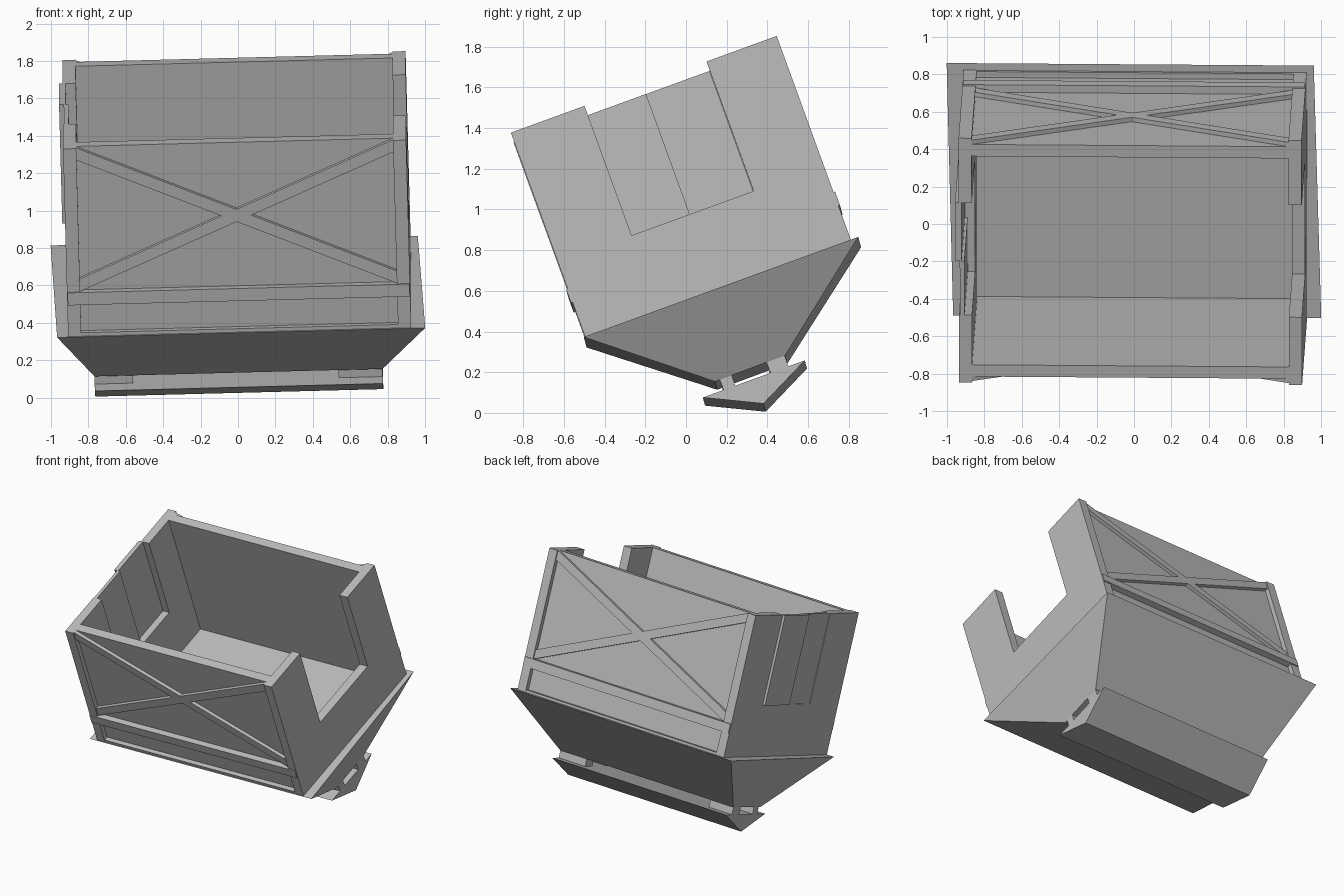
import bpy
import bmesh
from mathutils import Matrix, Vector

cube = bpy.data.objects.get("Cube")
if cube:
    bpy.data.objects.remove(cube, do_unlink=True)

# One plain grey for everything
grey = bpy.data.materials.new("plain_grey")
grey.use_nodes = True
colour = (0.5, 0.5, 0.5, 1)
grey.diffuse_color = colour
grey.node_tree.nodes["Principled BSDF"].inputs["Base Color"].default_value = colour

# Tilted frame of the whole basket: x across, u to the back, v up
TILT = Matrix(((1, -0.002, -0.0256), (-0.007, 0.94, -0.342), (0.026, 0.342, 0.94)))
MID = 0.355            # middle of the basket along u
CX, HALF = 0.021, 0.917  # basket centre and half width
WALL = 0.07
FLOOR, TOP = 0.495, 1.563
FRONT, BACK = -0.34, 1.05


def solid(name, ring_a, ring_b):
    """Closed solid between two matching rings of (x, u, v) points."""
    bm = bmesh.new()
    a = [bm.verts.new(TILT @ Vector(p)) for p in ring_a]
    b = [bm.verts.new(TILT @ Vector(p)) for p in ring_b]
    bm.faces.new(a)
    bm.faces.new(b[::-1])
    for i in range(len(a)):
        j = (i + 1) % len(a)
        bm.faces.new((a[j], a[i], b[i], b[j]))
    bmesh.ops.recalc_face_normals(bm, faces=bm.faces[:])
    mesh = bpy.data.meshes.new(name)
    bm.to_mesh(mesh)
    bm.free()
    mesh.materials.append(grey)
    obj = bpy.data.objects.new(name, mesh)
    bpy.context.collection.objects.link(obj)
    return obj


def prism(name, profile, x0, x1):
    """(u, v) profile extruded across the basket."""
    return solid(name, [(x0, u, v) for u, v in profile], [(x1, u, v) for u, v in profile])


def box(name, x0, x1, u0, u1, v0, v1):
    return prism(name, [(u0, v0), (u1, v0), (u1, v1), (u0, v1)], x0, x1)


# Side walls with a doorway notch
N0, N1, SILL = 0.045, 0.683, 0.886
side = [(FRONT, FLOOR), (BACK, FLOOR), (BACK, TOP), (N1, TOP),
        (N1, SILL), (N0, SILL), (N0, TOP), (FRONT, TOP)]
left, right = CX + HALF, CX - HALF
prism("left_wall", side, left - WALL, left)
prism("right_wall", side, right, right + WALL)

# Two sliding door panels close the right notch
SPLIT = 0.353
box("rear_door_panel", right - 0.02, right + 0.015, SPLIT, N1, SILL, TOP)
box("front_door_panel", right + 0.005, right + 0.03, N0, SPLIT, SILL, TOP)

# Front and back walls: recessed panel, rails and crossed braces
x0, x1 = right + WALL, left - WALL
RAIL0, RAIL1, BAR = 0.676, 0.747, 0.07
for end, flip in (("front", False), ("back", True)):
    def at(u):
        return 2 * MID - u if flip else u

    box(end + "_panel", x0, x1, at(-0.305), at(-0.238), FLOOR, TOP)
    box(end + "_middle_rail", right + 0.003, left - 0.003, at(-0.348), at(-0.3), RAIL0, RAIL1)
    box(end + "_bottom_rail", x0, x1, at(-0.338), at(-0.3), FLOOR, FLOOR + 0.02)
    for label, a, b in (("falling", x0, x1), ("rising", x1, x0)):
        bar = [(a, TOP), (a, TOP - BAR), (b, RAIL1), (b, RAIL1 + BAR)]
        solid(f"{end}_{label}_brace",
              [(x, at(-0.33), v) for x, v in bar],
              [(x, at(-0.3), v) for x, v in bar])

# Tapered hull below, its top plate forming the floor
solid("hull",
      [(-0.955, -0.347, 0.495), (1.013, -0.347, 0.495),
       (0.976, 1.089, 0.497), (-0.987, 1.089, 0.497)],
      [(-0.765, 0.185, 0.075), (0.775, 0.185, 0.075),
       (0.775, 0.553, 0.078), (-0.765, 0.553, 0.078)])

# Four neck blocks leave slots on every side above the keel
for end, u0, u1 in (("front", 0.21, 0.272), ("back", 0.455, 0.55)):
    box(end + "_right_neck", -0.765, -0.56, u0, u1, 0.02, 0.08)
    box(end + "_left_neck", 0.54, 0.775, u0, u1, 0.02, 0.08)

# Wedge keel
prism("keel", [(0.102, 0.022), (0.635, 0.022), (0.372, -0.108)], -0.765, 0.775)
